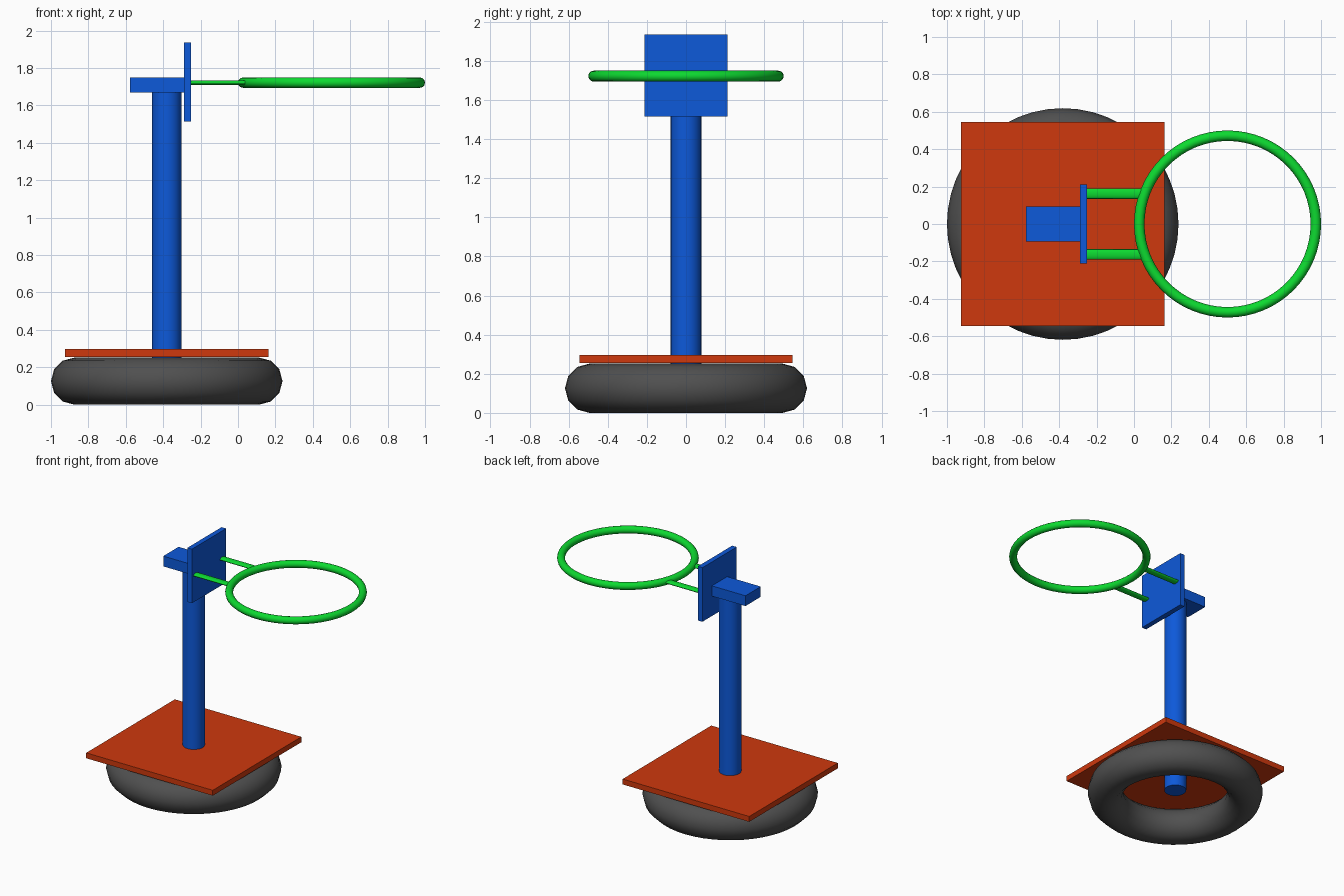
import bpy, math

if "Cube" in bpy.data.objects:
    bpy.data.objects.remove(bpy.data.objects["Cube"])


def material(name, rgb):
    m = bpy.data.materials.new(name)
    m.diffuse_color = (*rgb, 1)
    m.use_nodes = True
    m.node_tree.nodes["Principled BSDF"].inputs["Base Color"].default_value = m.diffuse_color
    return m


rubber = material("dark grey rubber", (0.08, 0.08, 0.08))
orange = material("orange red", (0.62, 0.04, 0.004))
blue = material("blue", (0.004, 0.1, 0.7))
green = material("green", (0.004, 0.7, 0.03))


def finish(name, mat, smooth=False):
    ob = bpy.context.object
    ob.name = name
    ob.data.materials.append(mat)
    bpy.ops.object.transform_apply(location=False, rotation=True, scale=True)
    if smooth:
        bpy.ops.object.shade_smooth_by_angle(angle=math.radians(40))
    return ob


def box(name, mat, lo, hi):
    bpy.ops.mesh.primitive_cube_add(size=1, location=[(a + b) / 2 for a, b in zip(lo, hi)])
    bpy.context.object.scale = [b - a for a, b in zip(lo, hi)]
    return finish(name, mat)


def ring(name, mat, loc, major, minor, segs, sides):
    bpy.ops.mesh.primitive_torus_add(location=loc, major_radius=major, minor_radius=minor,
                                     major_segments=segs, minor_segments=sides)
    return finish(name, mat, True)


BASE_X = -0.381

# Tyre base with the square plate on top
ring("tyre_base", rubber, (BASE_X, 0, 0.126), 0.493, 0.126, 48, 12)
box("base_plate", orange, (BASE_X - 0.545, -0.545, 0.255), (BASE_X + 0.545, 0.545, 0.297))

# Pole, running through the plate into the tyre hole
z0, z1 = 0.14, 1.68
bpy.ops.mesh.primitive_cylinder_add(vertices=32, radius=0.078, depth=z1 - z0,
                                    location=(BASE_X, 0, (z0 + z1) / 2))
finish("pole", blue, True)

# Top bracket and backboard
box("top_bracket", blue, (-0.578, -0.094, 1.67), (-0.27, 0.094, 1.75))
box("backboard", blue, (-0.289, -0.211, 1.515), (-0.25, 0.211, 1.936))

# Hoop and its two flattened support rods
ring("hoop", green, (0.5, 0, 1.722), 0.472, 0.028, 64, 12)
for side, y in (("left", 0.163), ("right", -0.163)):
    x0, x1 = -0.27, 0.045
    bpy.ops.mesh.primitive_cylinder_add(vertices=24, radius=0.028, depth=x1 - x0,
                                        location=((x0 + x1) / 2, y, 1.722),
                                        rotation=(0, math.pi / 2, 0))
    bpy.context.object.scale = (0.43, 1, 1)  # local x becomes the vertical axis
    finish("hoop_rod_" + side, green, True)
